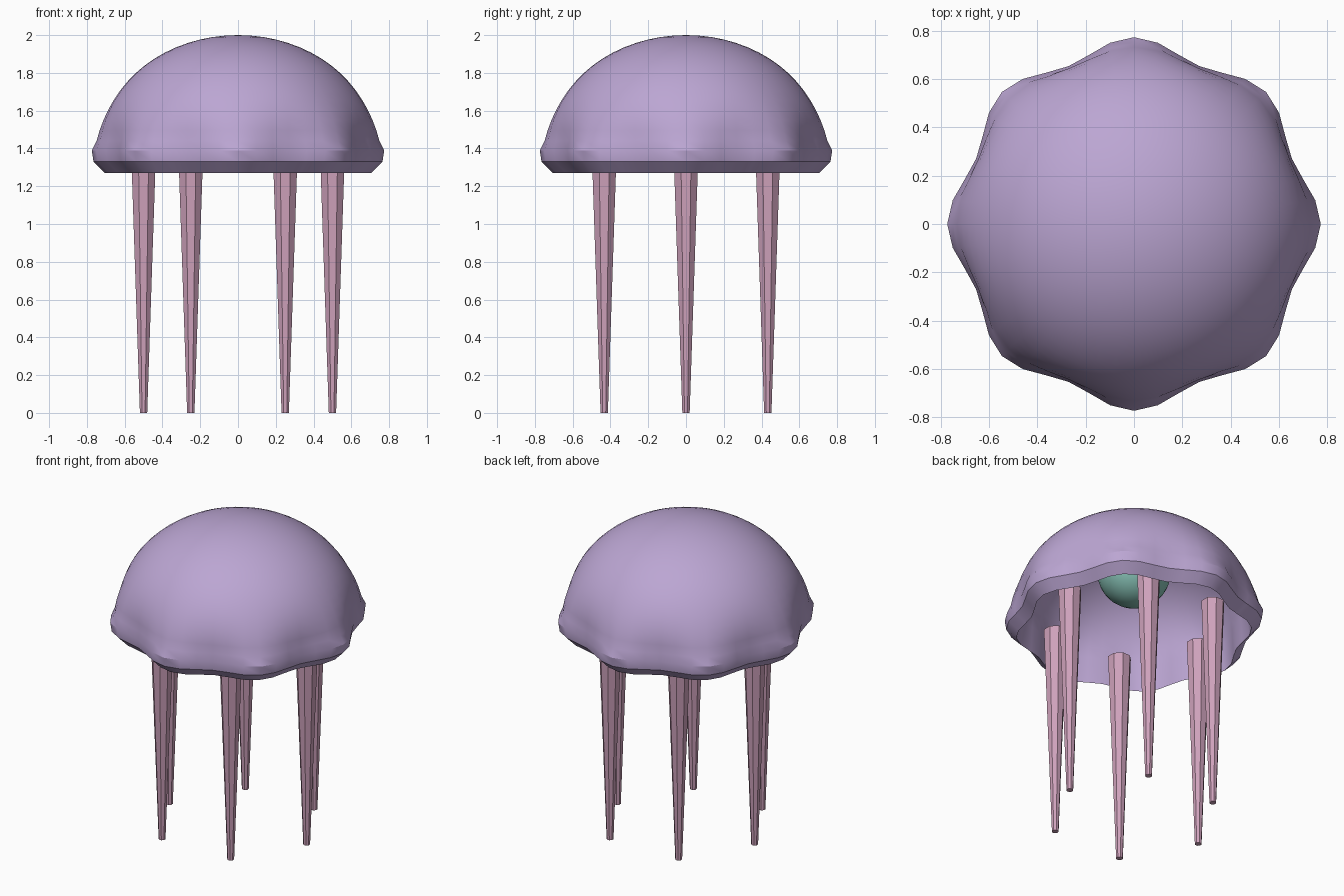
import bpy, bmesh, math

if "Cube" in bpy.data.objects:
    bpy.data.objects.remove(bpy.data.objects["Cube"])


def material(name, rgb):
    m = bpy.data.materials.new(name)
    m.diffuse_color = (*rgb, 1)
    m.use_nodes = True
    m.node_tree.nodes["Principled BSDF"].inputs["Base Color"].default_value = m.diffuse_color
    return m


LILAC = material("lilac", (0.50, 0.38, 0.65))
PINK = material("pink", (0.62, 0.36, 0.50))
TEAL = material("teal", (0.24, 0.53, 0.46))


def finish(obj, mat, angle=30):
    obj.data.materials.clear()
    obj.data.materials.append(mat)
    bpy.ops.object.select_all(action='DESELECT')
    obj.select_set(True)
    bpy.context.view_layer.objects.active = obj
    bpy.ops.object.shade_smooth_by_angle(angle=math.radians(angle))


def dome(radius, height, steps, base=1.4, low=1.44):
    """Elliptical profile rows (radius, z, ripple) from the apex down to low."""
    end = math.acos((low - base) / height)
    rows = []
    for i in range(1, steps + 1):
        t = end * i / steps
        z = base + height * math.cos(t)
        fade = max(0, (1.75 - z) / 0.31)
        rows.append((radius * math.sin(t), z, 0.025 * fade ** 2))
    return rows


# Bell: rippled hollow shell with eight lobes and a thick flared rim
SEGMENTS, LOBES = 48, 8
outer = dome(0.725, 0.60, 16)
rim = [(0.741, 1.39, 0.033), (0.732, 1.33, 0.033), (0.672, 1.27, 0.033)]
inner = dome(0.66, 0.54, 12)[::-1]
bm = bmesh.new()
rings = []
for r, z, amp in outer + rim + inner:
    ring = []
    for s in range(SEGMENTS):
        a = math.tau * s / SEGMENTS
        rr = r + amp * math.cos(LOBES * a)
        ring.append(bm.verts.new((rr * math.cos(a), rr * math.sin(a), z)))
    rings.append(ring)
for upper, lower in zip(rings, rings[1:]):
    for s in range(SEGMENTS):
        n = (s + 1) % SEGMENTS
        bm.faces.new((upper[s], lower[s], lower[n], upper[n]))
for ring, z in ((rings[0], 2.0), (rings[-1], 1.94)):
    tip = bm.verts.new((0, 0, z))
    for s in range(SEGMENTS):
        bm.faces.new((tip, ring[s], ring[(s + 1) % SEGMENTS]))
bmesh.ops.recalc_face_normals(bm, faces=bm.faces)
mesh = bpy.data.meshes.new("bell")
bm.to_mesh(mesh)
bm.free()
bell = bpy.data.objects.new("bell", mesh)
bpy.context.collection.objects.link(bell)
finish(bell, LILAC)

# Round core hanging inside the bell
bpy.ops.mesh.primitive_uv_sphere_add(segments=32, ring_count=16, radius=0.22,
                                     location=(0, 0, 1.69))
core = bpy.context.object
core.name = "core"
finish(core, TEAL)

# Six tapered eight-sided tentacles in a ring
LENGTH = 1.38
for i in range(6):
    a = math.tau * i / 6
    bpy.ops.mesh.primitive_cone_add(
        vertices=8, radius1=0.021, radius2=0.071, depth=LENGTH,
        location=(0.5 * math.cos(a), 0.5 * math.sin(a), LENGTH / 2),
        rotation=(0, 0, math.pi / 8))
    tentacle = bpy.context.object
    tentacle.name = f"tentacle_{i + 1}"
    finish(tentacle, PINK)
